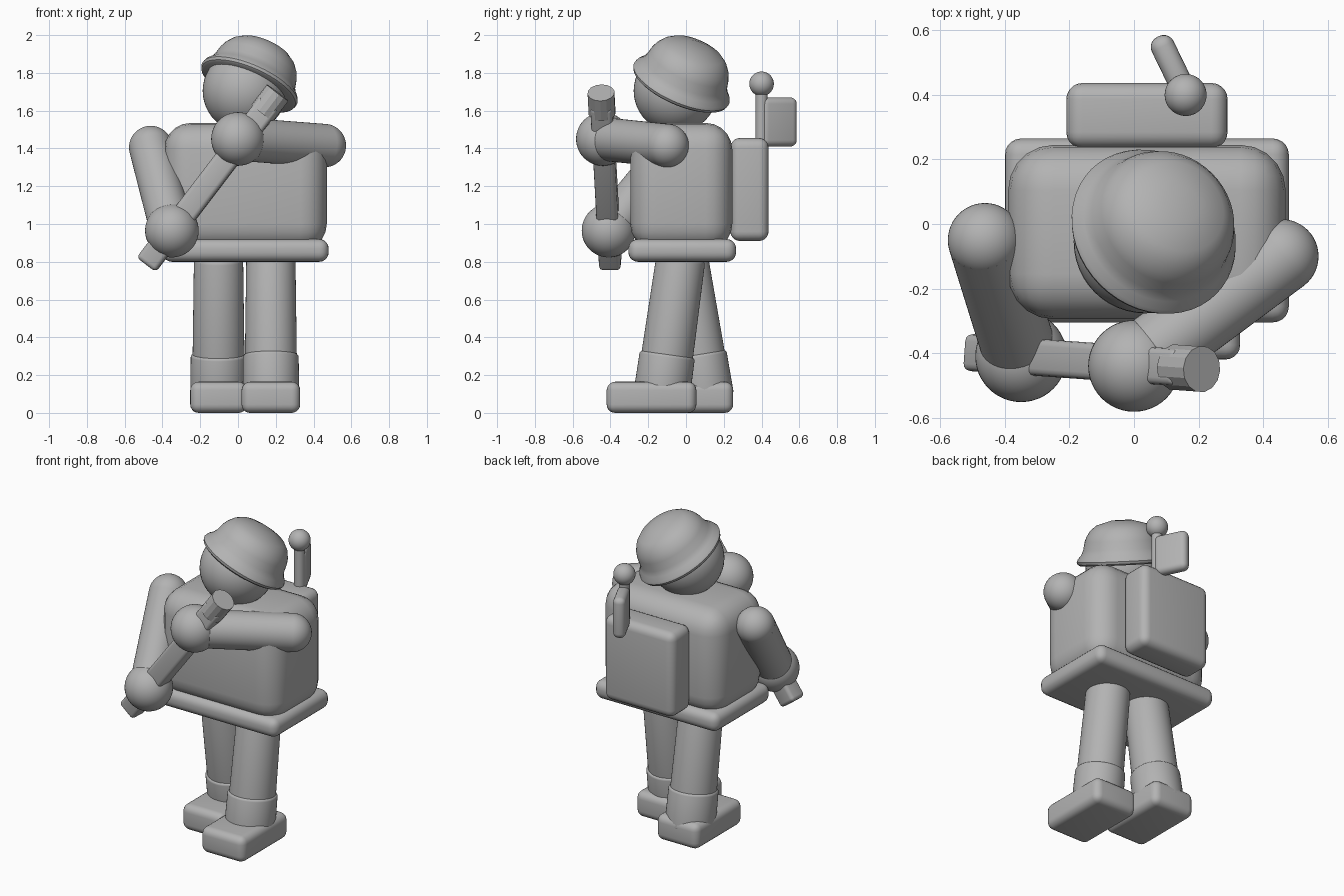
import bpy, math
from mathutils import Vector

if "Cube" in bpy.data.objects:
    bpy.data.objects.remove(bpy.data.objects["Cube"])

grey = bpy.data.materials.new("grey_paint")
grey.diffuse_color = (0.45, 0.45, 0.45, 1)
grey.use_nodes = True
grey.node_tree.nodes["Principled BSDF"].inputs["Base Color"].default_value = grey.diffuse_color


def finish(name, bevel=0, segments=5, angle=35):
    ob = bpy.context.object
    ob.name = name
    ob.data.materials.clear()
    ob.data.materials.append(grey)
    if bevel:
        bpy.ops.object.transform_apply(location=False, rotation=False, scale=True)
        m = ob.modifiers.new("round_edges", "BEVEL")
        m.width, m.segments, m.limit_method = bevel, segments, "ANGLE"
        bpy.ops.object.modifier_apply(modifier=m.name)
    bpy.ops.object.shade_smooth_by_angle(angle=math.radians(angle))
    return ob


def box(name, lo, hi, bevel, rot_z=0):
    lo, hi = Vector(lo), Vector(hi)
    bpy.ops.mesh.primitive_cube_add(size=1, location=(lo + hi) / 2, rotation=(0, 0, rot_z))
    bpy.context.object.scale = hi - lo
    return finish(name, bevel)


def ball(name, c, r):
    bpy.ops.mesh.primitive_uv_sphere_add(radius=r, location=c, segments=48, ring_count=24)
    return finish(name)


def rod(name, a, b, r1, r2=None, bevel=0, sides=48):
    a, b = Vector(a), Vector(b)
    d = b - a
    bpy.ops.mesh.primitive_cone_add(vertices=sides, radius1=r1, radius2=r2 or r1, depth=d.length,
                                    location=(a + b) / 2, rotation=d.to_track_quat("Z", "Y").to_euler())
    return finish(name, bevel, 4, 25)


def lathe(name, profile, origin, axis, n=48):
    verts, faces = [], []
    for r, z in profile:
        for i in range(n):
            t = 2 * math.pi * i / n
            verts.append((r * math.cos(t), r * math.sin(t), z))
    for k in range(len(profile) - 1):
        for i in range(n):
            j = (i + 1) % n
            faces.append((k * n + i, k * n + j, (k + 1) * n + j, (k + 1) * n + i))
    faces.append(tuple(reversed(range(n))))
    faces.append(tuple(range((len(profile) - 1) * n, len(profile) * n)))
    me = bpy.data.meshes.new(name)
    me.from_pydata(verts, [], faces)
    ob = bpy.data.objects.new(name, me)
    bpy.context.collection.objects.link(ob)
    ob.location = origin
    ob.rotation_euler = Vector(axis).to_track_quat("Z", "Y").to_euler()
    bpy.ops.object.select_all(action="DESELECT")
    ob.select_set(True)
    bpy.context.view_layer.objects.active = ob
    return finish(name)


# body
box("torso", (-0.39, -0.295, 0.86), (0.47, 0.245, 1.535), 0.14)
box("waist_plate", (-0.40, -0.305, 0.80), (0.48, 0.265, 0.92), 0.05)

# head and tilted helmet
ball("head", (0.035, -0.055, 1.705), 0.222)
lathe("helmet", [(0.255, -0.02), (0.268, -0.012), (0.274, 0.003), (0.268, 0.018), (0.248, 0.04),
                 (0.233, 0.07), (0.222, 0.12), (0.21, 0.15), (0.185, 0.185), (0.15, 0.212), (0.06, 0.238)],
      (0.06, -0.025, 1.74), (0.37, 0.37, 0.85))

# legs, cuffs and feet: side, x, foot x half width, heel y, slope of the leg, hip y
for side, x, w, heel, slope, hip in (("left", -0.103, 0.15, 0.25, 0.16, -0.01),
                                     ("right", 0.174, 0.155, 0.055, -0.14, -0.03)):
    def on_leg(z):
        return (x, hip + slope * (0.8 - z), z)
    rod(side + "_leg", on_leg(0.1), on_leg(0.83), 0.14, 0.13, 0.03)
    rod(side + "_cuff", on_leg(0.08), on_leg(0.31), 0.15, 0.147, 0.015)
    box(side + "_foot", (x - w, heel - 0.475, 0), (x + w, heel, 0.165), 0.045)

# arms and hands
for side, shoulder, hand in (("left", (-0.462, -0.05, 1.405), (-0.35, -0.41, 0.965)),
                             ("right", (0.457, -0.1, 1.415), (0.0, -0.44, 1.45))):
    ball(side + "_shoulder", shoulder, 0.115)
    rod(side + "_arm", shoulder, hand, 0.115)
    ball(side + "_hand", hand, 0.142)

# held staff: square shaft with a faceted round cap
low, high = Vector((-0.485, -0.40, 0.785)), Vector((0.21, -0.45, 1.695))
d = high - low
bpy.ops.mesh.primitive_cube_add(size=1, location=(low + high) / 2 - d * 0.03,
                                rotation=(0, math.atan2(d.x, d.z), 0))
ob = bpy.context.object
ob.rotation_euler = d.to_track_quat("Z", "Y").to_euler()
ob.scale = (0.115, 0.125, d.length * 0.94)
finish("staff_shaft", 0.022, 3)
rod("staff_cap", high - d.normalized() * 0.135, high, 0.072, sides=14)

# backpack with antenna and flag
box("backpack", (-0.21, 0.235, 0.91), (0.29, 0.437, 1.455), 0.05)
rod("antenna", (0.16, 0.40, 1.40), (0.16, 0.40, 1.74), 0.032)
ball("antenna_ball", (0.16, 0.40, 1.742), 0.065)
box("flag", (0.015, 0.449, 1.41), (0.225, 0.524, 1.67), 0.034, math.atan2(0.175, -0.085))
